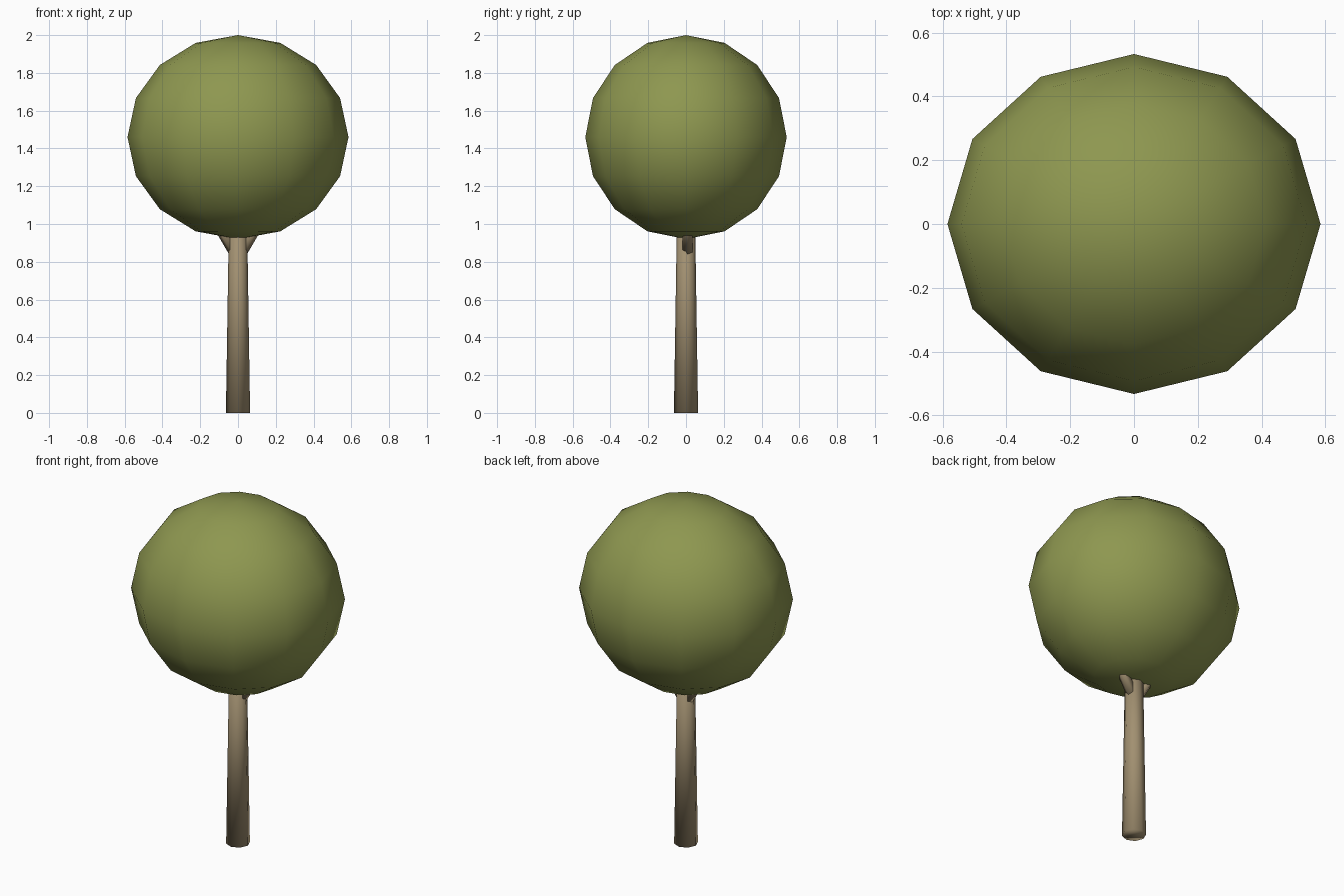
import bpy
from math import radians
from mathutils import Vector

cube = bpy.data.objects.get("Cube")
if cube:
    bpy.data.objects.remove(cube, do_unlink=True)


def material(name, rgb):
    mat = bpy.data.materials.new(name)
    mat.use_nodes = True
    colour = (*rgb, 1.0)
    mat.diffuse_color = colour
    bsdf = mat.node_tree.nodes["Principled BSDF"]
    bsdf.inputs["Base Color"].default_value = colour
    bsdf.inputs["Roughness"].default_value = 0.9
    return mat


def finish(name, mat):
    obj = bpy.context.object
    obj.name = name
    obj.data.materials.append(mat)
    bpy.ops.object.transform_apply(location=False, rotation=True, scale=True)
    bpy.ops.object.shade_smooth()
    return obj


def limb(name, start, end, r_start, r_end, sides, mat):
    """Tapered round limb between two points."""
    start, end = Vector(start), Vector(end)
    axis = end - start
    bpy.ops.mesh.primitive_cone_add(
        vertices=sides, radius1=r_start, radius2=r_end, depth=axis.length,
        location=(start + end) / 2,
        rotation=axis.to_track_quat("Z", "Y").to_euler())
    return finish(name, mat)


leaf_green = material("leaf green", (0.27, 0.31, 0.08))
bark_brown = material("bark brown", (0.36, 0.28, 0.165))

# Trunk, running up into the crown
limb("trunk", (0, 0, 0), (0, 0, 1.15), 0.064, 0.046, 8, bark_brown)

# Short side branches holding the crown
for side, label in ((1, "left"), (-1, "right")):
    limb(label + "_branch", (0.02 * side, 0.008, 0.856),
         (0.16 * side, 0.008, 1.08), 0.032, 0.024, 6, bark_brown)

# Rounded crown
bpy.ops.mesh.primitive_uv_sphere_add(
    segments=12, ring_count=8, radius=1, location=(0, 0, 1.46))
bpy.context.object.scale = (0.585, 0.533, 0.54)
finish("crown", leaf_green)
